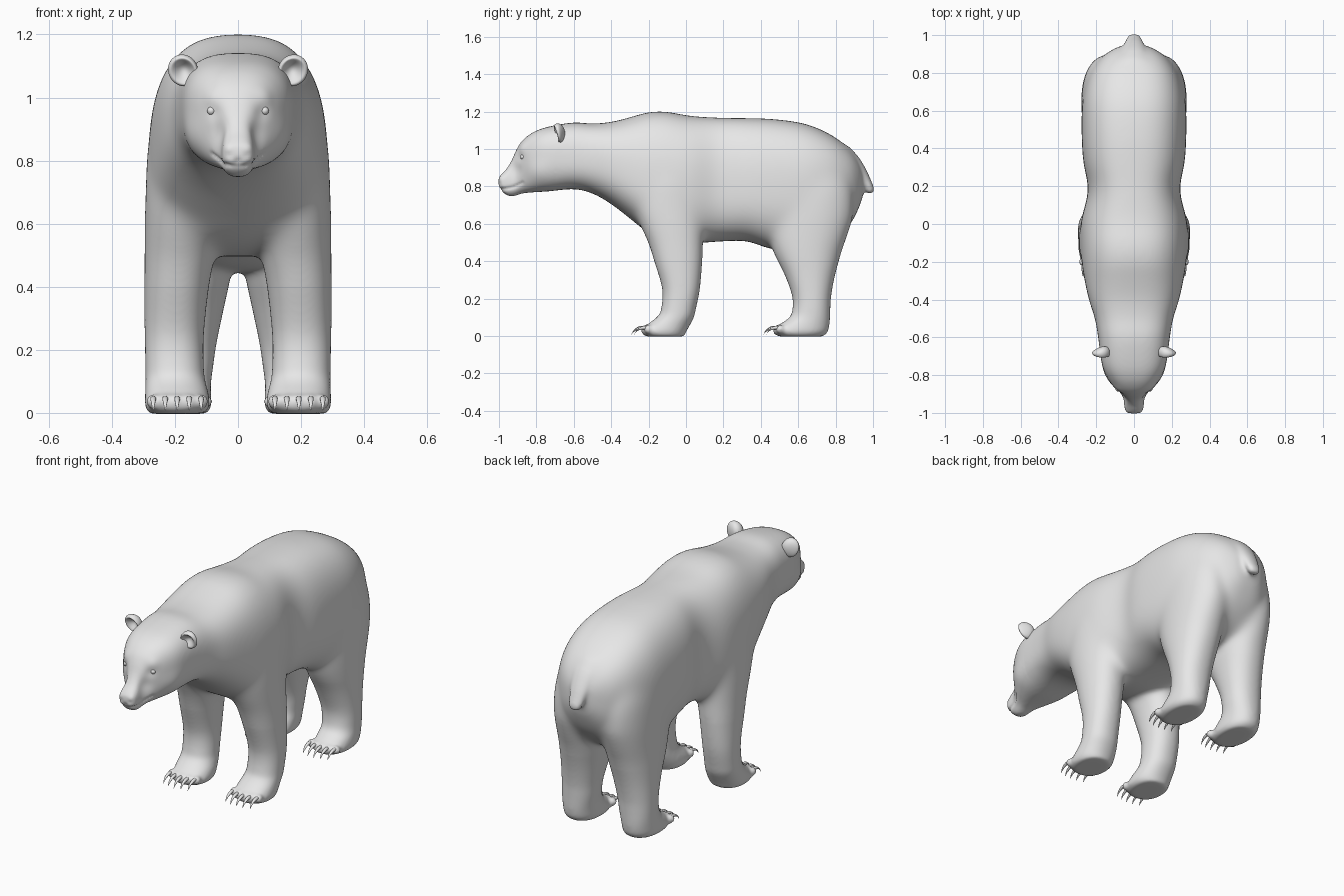
import bpy
import bmesh
import math
from mathutils import Vector

if "Cube" in bpy.data.objects:
    bpy.data.objects.remove(bpy.data.objects["Cube"], do_unlink=True)

GREY = (0.8, 0.8, 0.8, 1.0)
fur = bpy.data.materials.new("plain_grey")
fur.use_nodes = True
fur.diffuse_color = GREY
for node in fur.node_tree.nodes:
    if node.type == "BSDF_PRINCIPLED":
        node.inputs["Base Color"].default_value = GREY


def make_object(name, bm):
    """Turn a bmesh into a smooth shaded object."""
    bmesh.ops.recalc_face_normals(bm, faces=bm.faces[:])
    mesh = bpy.data.meshes.new(name)
    bm.to_mesh(mesh)
    bm.free()
    mesh.materials.append(fur)
    mesh.shade_smooth()
    ob = bpy.data.objects.new(name, mesh)
    bpy.context.collection.objects.link(ob)
    return ob


def bake(ob):
    """Replace the mesh of an object by the result of its modifiers."""
    graph = bpy.context.evaluated_depsgraph_get()
    mesh = bpy.data.meshes.new_from_object(ob.evaluated_get(graph))
    ob.modifiers.clear()
    ob.data = mesh
    mesh.name = ob.name
    mesh.materials.clear()
    mesh.materials.append(fur)
    mesh.shade_smooth()
    return mesh


def refine(rows, steps=5):
    """Smoothly interpolate the rows of a section table."""
    out = []
    for i in range(len(rows) - 1):
        a, b = rows[max(i - 1, 0)], rows[i]
        c, d = rows[i + 1], rows[min(i + 2, len(rows) - 1)]
        for s in range(steps):
            t = s / steps
            out.append([q + t / 2 * (r - p + t * (2*p - 5*q + 4*r - u + t * (3*q - p - 3*r + u)))
                        for p, q, r, u in zip(a, b, c, d)])
    out.append(list(rows[-1]))
    return out


def unit_ring(power, count=48):
    """Points of a rounded square of half size one."""
    for i in range(count):
        a = math.tau * (i + 0.5) / count
        c, s = math.cos(a), math.sin(a)
        yield (math.copysign(abs(c) ** (2 / power), c),
               math.copysign(abs(s) ** (2 / power), s))


def loft(bm, rings):
    """Skin a list of point rings and close both ends."""
    loops = [[bm.verts.new(p) for p in ring] for ring in rings]
    n = len(loops[0])
    for a, b in zip(loops, loops[1:]):
        for i in range(n):
            j = (i + 1) % n
            bm.faces.new((a[i], a[j], b[j], b[i]))
    bm.faces.new(loops[0])
    bm.faces.new(loops[-1])


def trunk_rings(rows):
    """Upright sections: y, top, bottom, half width, height of widest point."""
    return [[(u * w, y, mid + v * ((top - mid) if v > 0 else (mid - low)))
             for u, v in unit_ring(2.65)]
            for y, top, low, w, mid in refine(rows)]


def limb_rings(rows, side=1, power=2.2):
    """Level sections: z, front, back, inner x, outer x."""
    return [[(side * ((x0 + x1) / 2 + u * (x1 - x0) / 2), (y0 + y1) / 2 + v * (y1 - y0) / 2, z)
             for u, v in unit_ring(power)]
            for z, y0, y1, x0, x1 in refine(rows)]


# Head, neck and trunk from nose to rump
TRUNK = [
    (-1.003, .845, .80, .034, .822), (-.985, .868, .775, .048, .82),
    (-.96, .895, .753, .052, .82), (-.93, .945, .746, .055, .83),
    (-.905, 1.0, .752, .068, .87), (-.875, 1.045, .762, .097, .93),
    (-.82, 1.088, .768, .137, .95), (-.74, 1.118, .773, .17, .96),
    (-.6, 1.142, .785, .19, .95), (-.5, 1.136, .762, .208, .94),
    (-.4, 1.145, .705, .24, .91), (-.3, 1.17, .628, .262, .86),
    (-.2, 1.198, .55, .278, .8), (-.1, 1.2, .51, .284, .78),
    (.02, 1.178, .495, .28, .77), (.18, 1.168, .505, .243, .78),
    (.32, 1.166, .507, .268, .78), (.45, 1.162, .467, .277, .78),
    (.6, 1.144, .447, .277, .78), (.7, 1.114, .457, .265, .78),
    (.8, 1.062, .51, .232, .79), (.88, .994, .6, .175, .8),
    (.93, .92, .7, .1, .81), (.95, .86, .77, .04, .815)]

# Legs from sole to shoulder or hip
FRONT_LEG = [
    (-.003, -.21, -.01, .11, .28), (.02, -.24, 0, .09, .295),
    (.06, -.208, .022, .093, .295), (.10, -.157, .042, .103, .294),
    (.14, -.134, .052, .108, .294), (.25, -.127, .074, .108, .296),
    (.4, -.17, .087, .092, .297), (.5, -.204, .092, .072, .297),
    (.6, -.25, .1, .05, .297), (.7, -.28, .1, .04, .294),
    (.85, -.26, .08, .04, .285), (1.0, -.17, .03, .08, .24)]
REAR_LEG = [
    (-.003, .5, .73, .1, .258), (.02, .463, .757, .085, .278),
    (.06, .498, .767, .085, .278), (.10, .553, .77, .085, .275),
    (.15, .57, .772, .078, .275), (.22, .566, .777, .068, .275),
    (.326, .528, .797, .046, .276), (.45, .467, .832, .02, .279),
    (.55, .435, .868, .01, .28), (.65, .425, .893, .005, .279),
    (.8, .45, .885, .01, .268), (.95, .52, .82, .04, .23)]
TAIL = [(1.02, .79, .87, -.08, .08), (.95, .85, .928, -.07, .07),
        (.88, .9, .969, -.057, .057), (.82, .937, .995, -.046, .046),
        (.785, .955, 1.008, -.038, .038), (.762, .967, 1.0, -.024, .024)]
PAWS = {"front": (FRONT_LEG, -.238, .193), "rear": (REAR_LEG, .468, .18)}
SIDES = {"left": 1, "right": -1}
TOE_GAP = .038

bm = bmesh.new()
loft(bm, trunk_rings(TRUNK))
loft(bm, limb_rings(TAIL, power=2))
for leg, toe_y, paw_x in PAWS.values():
    for side in SIDES.values():
        loft(bm, limb_rings(leg, side))
        for k in range(-2, 3):
            made = bmesh.ops.create_uvsphere(bm, u_segments=16, v_segments=10, radius=.025)
            place = Vector((side * (paw_x + k * TOE_GAP), toe_y + .02 + .004 * k * k, .036))
            bmesh.ops.translate(bm, verts=made["verts"], vec=place)
body = make_object("body", bm)

# Fuse the trunk, legs, tail and toes into one soft skin
remesh = body.modifiers.new("fuse", "REMESH")
remesh.mode = "VOXEL"
remesh.voxel_size = .008
soften = body.modifiers.new("soften", "SMOOTH")
soften.factor = .5
soften.iterations = 20
skin = bake(body)


def ramp(value, start, end):
    return min(1, max(0, (value - start) / (end - start)))


# Blend shoulders and hips into the trunk, away from head, tail and paws
group = body.vertex_groups.new(name="joints")
for v in skin.vertices:
    weight = ramp(v.co.z, .4, .6) * ramp(v.co.y, -.65, -.4) * ramp(v.co.y, .92, .84)
    if weight > 0:
        group.add([v.index], weight, "REPLACE")
blend = body.modifiers.new("blend", "SMOOTH")
blend.factor = .5
blend.iterations = 160
blend.vertex_group = group.name
skin = bake(body)

# Sculpt the face: sockets, brows, nostrils and mouth
head = [(v, v.normal.copy()) for v in skin.vertices if v.co.y < -.7]


def press(centre, radius, depth, across=1.0):
    """Push the skin in on both sides; across = 0 ignores x."""
    cx, cy, cz = centre
    for v, normal in head:
        d = (across * (abs(v.co.x) - cx)) ** 2 + (v.co.y - cy) ** 2 + (v.co.z - cz) ** 2
        if d < 6 * radius ** 2:
            v.co -= normal * depth * math.exp(-d / radius ** 2)


press((.085, -.895, .955), .028, .007)
press((.06, -.91, .89), .045, .010)
press((.08, -.865, 1.0), .03, -.005)
press((.14, -.79, .88), .06, -.007)
press((.026, -.99, .818), .010, .011)
press((0, -.995, .80), .010, .007)
press((.03, -.985, .84), .014, -.004)
for i in range(12):
    t = i / 11
    press((0, -.985 + .11 * t, .786 + .034 * t * t), .008, .0045, across=0)
skin.update()

# Eyes, sunk into their sockets
for name, side in SIDES.items():
    hit, spot, normal, index = body.closest_point_on_mesh(Vector((side * .092, -.885, .957)))
    bm = bmesh.new()
    bmesh.ops.create_uvsphere(bm, u_segments=20, v_segments=12, radius=.013)
    make_object(name + "_eye", bm).location = spot - normal * .004

# Ears: shells hollowed at the front, thick at the root and thin at the rim
for name, side in SIDES.items():
    bm = bmesh.new()
    bmesh.ops.create_uvsphere(bm, u_segments=40, v_segments=28, radius=1)
    for v in bm.verts:
        if v.co.y < 0:
            r2 = v.co.x ** 2 + v.co.z ** 2
            v.co.y *= 1 - 1.4 * max(0, 1 - r2 / .75)
        thick = .03 - .014 * side * v.co.x
        v.co = Vector((v.co.x * .047, v.co.y * thick, v.co.z * .052))
    ear = make_object(name + "_ear", bm)
    ear.location = (side * .174, -.68, 1.086)
    ear.rotation_euler = (math.radians(14), math.radians(side * 25), math.radians(side * 4))

# Claws: five curved tapering hooks on each paw
CLAW = [(.025, .043, .009), (-.012, .044, .009), (-.04, .03, .006), (-.056, .008, .001)]
for paw, (leg, toe_y, paw_x) in PAWS.items():
    for name, side in SIDES.items():
        bm = bmesh.new()
        for k in range(-2, 3):
            x, y = side * (paw_x + k * TOE_GAP), toe_y + .004 * k * k
            loft(bm, [[(x + u * r, y + dy + v * r * .4, z + v * r) for u, v in unit_ring(2, 10)]
                      for dy, z, r in refine(CLAW, 4)])
        make_object(f"{name}_{paw}_claws", bm)
